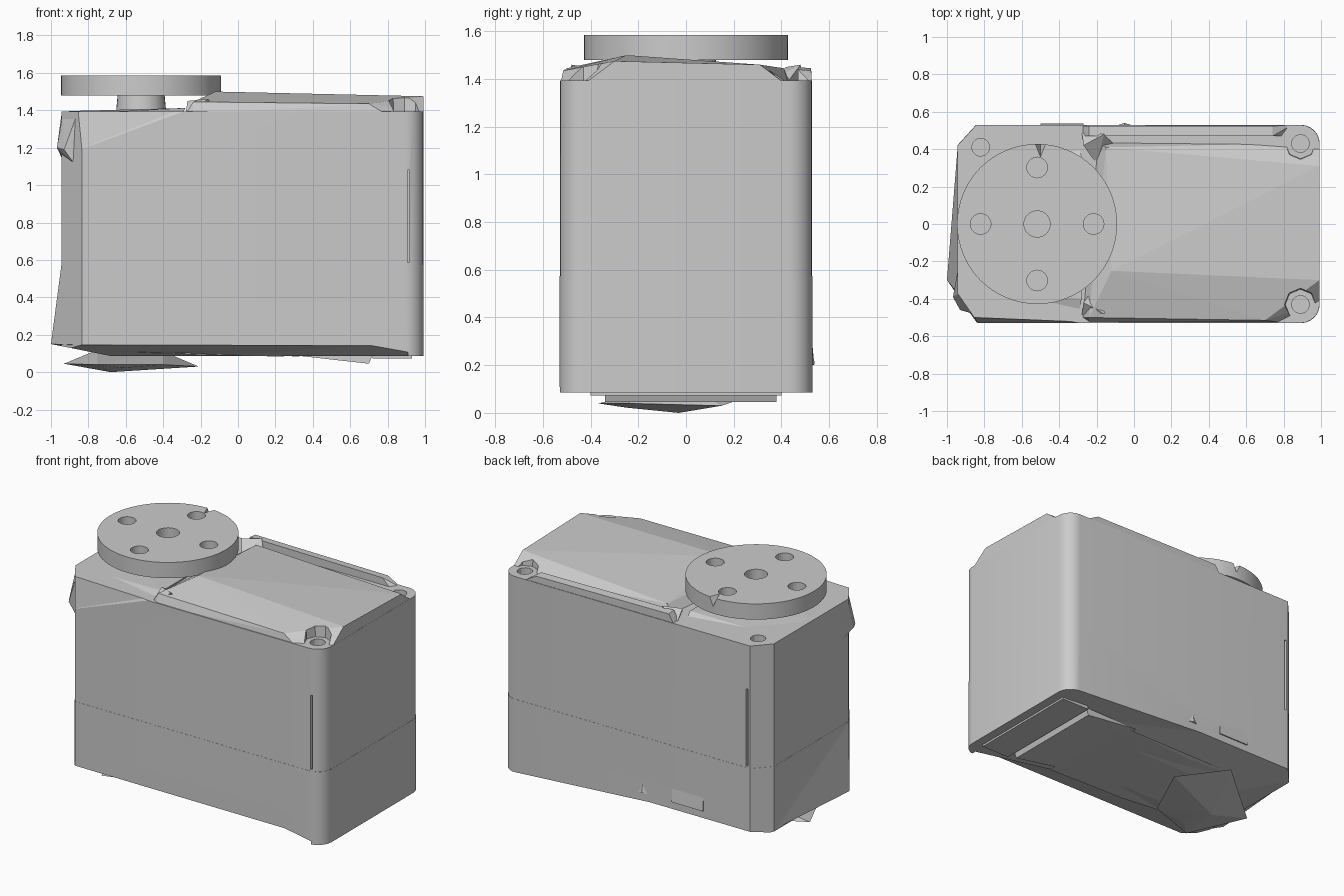
import bpy, bmesh, math
from mathutils import Vector

cube = bpy.data.objects.get("Cube")
if cube:
    bpy.data.objects.remove(cube, do_unlink=True)

grey = bpy.data.materials.new("plain grey")
grey.use_nodes = True
GREY = (0.6, 0.6, 0.6, 1)
grey.diffuse_color = GREY
grey.node_tree.nodes["Principled BSDF"].inputs["Base Color"].default_value = GREY


def finish(name, bm):
    """Turn a bmesh into a coloured object."""
    bmesh.ops.recalc_face_normals(bm, faces=bm.faces)
    mesh = bpy.data.meshes.new(name)
    bm.to_mesh(mesh)
    bm.free()
    mesh.materials.append(grey)
    obj = bpy.data.objects.new(name, mesh)
    bpy.context.collection.objects.link(obj)
    return obj


def hull(name, points):
    """Faceted convex solid around a few points."""
    bm = bmesh.new()
    for p in points:
        bm.verts.new(p)
    res = bmesh.ops.convex_hull(bm, input=bm.verts)
    loose = [v for v in res["geom_interior"] if isinstance(v, bmesh.types.BMVert)]
    bmesh.ops.delete(bm, geom=loose, context="VERTS")
    bmesh.ops.dissolve_limit(bm, angle_limit=0.01, verts=bm.verts, edges=bm.edges)
    return finish(name, bm)


def box(name, lo, hi):
    return hull(name, [(x, y, z) for x in (lo[0], hi[0])
                       for y in (lo[1], hi[1]) for z in (lo[2], hi[2])])


def cylinder(name, x, y, z0, z1, r0, r1=None, sides=32):
    bm = bmesh.new()
    bmesh.ops.create_cone(bm, cap_ends=True, segments=sides, radius1=r0,
                          radius2=r1 or r0, depth=z1 - z0)
    bmesh.ops.translate(bm, verts=bm.verts, vec=(x, y, (z0 + z1) / 2))
    return finish(name, bm)


def shell(name, x0, x1, y, z0, z1, radius=0.1, steps=6):
    """Upright block: two round corners on one end, two flat ones on the other."""
    arc = [math.pi / 2 * k / steps for k in range(steps + 1)]
    ring = [(x1 - radius + radius * math.cos(a), y - radius + radius * math.sin(a))
            for a in arc]
    ring += [(x0 + 0.1, y), (x0, y - 0.11), (x0, -0.37), (x0 + 0.11, -y)]
    ring += [(px, -py) for px, py in reversed(ring[:steps + 1])]
    bm = bmesh.new()
    face = bm.faces.new([bm.verts.new((*p, z0)) for p in ring])
    res = bmesh.ops.extrude_face_region(bm, geom=[face])
    for v in res["geom"]:
        if isinstance(v, bmesh.types.BMVert):
            v.co.z = z1
    return finish(name, bm)


def cut(target, cutter):
    cutter.hide_render = True
    cutter.hide_set(True)
    mod = target.modifiers.new("cut", "BOOLEAN")
    mod.operation = "DIFFERENCE"
    mod.solver = "EXACT"
    mod.object = cutter


def smooth(obj):
    bpy.ops.object.select_all(action="DESELECT")
    obj.select_set(True)
    bpy.context.view_layer.objects.active = obj
    bpy.ops.object.shade_smooth_by_angle(angle=math.radians(25))


# Case in two shells, with a fine seam between them
base = shell("base_shell", -0.945, 0.993, 0.53, 0.085, 0.574)
upper = shell("upper_shell", -0.944, 0.992, 0.529, 0.574, 1.393)
for part in (base, upper):
    smooth(part)

# Underside bevels along the front, the back and the horn end
cut(base, hull("front_bevel_cutter", [
    (-1.1, -0.6, 0.16), (0.91, -0.6, 0.155), (-1.1, -0.6, 0), (0.91, -0.6, 0),
    (-1.1, -0.2, 0.08), (-0.2, -0.2, 0.08), (0.91, -0.49, 0.08)]))
cut(base, hull("back_bevel_cutter", [
    (-1.1, 0.6, 0.165), (-0.3, 0.6, 0.165), (0.95, 0.6, 0.083),
    (-1.1, 0.15, 0.083), (0.95, 0.15, 0.08),
    (-1.1, 0.6, 0), (0.95, 0.6, 0)]))
cut(base, hull("end_bevel_cutter", [(x, y, z) for y in (-0.6, 0.6)
    for x, z in ((-1.1, 0.17), (-1.1, 0), (-0.65, 0.08))]))

# Narrow vertical slots at two corners
cut(upper, box("front_slot_cutter", (0.905, -0.6, 0.585), (0.918, -0.505, 1.08)))
cut(upper, box("back_slot_cutter", (-0.83, 0.51, 0.585), (-0.815, 0.6, 1.1)))

# Sloped facet on the front of the deck
cut(upper, hull("deck_front_cutter", [
    (-1, -0.6, 1.13), (-1, -0.53, 1.13), (-1, -0.49, 1.42), (-1, -0.6, 1.42),
    (-0.27, -0.53, 1.4), (-0.27, -0.6, 1.42), (-0.27, -0.52, 1.42)]))

# Raised lid with its ridge and the slope down to the front edge
lid = hull("lid_ridge", [
    (-0.12, -0.25, 1.5), (-0.03, 0, 1.465), (-0.15, 0.41, 1.445),
    (0.991, -0.3, 1.475), (0.991, 0.31, 1.46),
    (-0.28, -0.5, 1.38), (-0.24, -0.5, 1.445), (-0.12, 0, 1.38),
    (-0.2, 0.44, 1.38), (0.7, -0.515, 1.435), (0.79, -0.526, 1.38),
    (-0.24, -0.526, 1.38), (0.991, -0.42, 1.385), (0.991, 0.41, 1.385),
    (0.8, 0.43, 1.38)])

# Screw holes in the corners, with pockets in the lid around two of them
for x, y in ((0.89, 0.43), (0.89, -0.43), (-0.82, 0.41)):
    cut(upper, cylinder("screw_cutter", x, y, 1.2, 1.6, 0.048, sides=12))
    if x > 0:
        cut(lid, cylinder("pocket_cutter", x, y, 1.3, 1.6, 0.075, 0.095, sides=8))

# Rail along the back of the lid, with faceted bumps at the lid's end
hull("back_rail", [(-0.28, 0.525, 1.38), (-0.24, 0.525, 1.445),
                   (-0.24, 0.47, 1.45), (-0.28, 0.47, 1.38),
                   (0.74, 0.525, 1.435), (0.74, 0.47, 1.44),
                   (0.84, 0.526, 1.38), (0.8, 0.47, 1.38)])
for name, s in (("front_bump", -1), ("back_bump", 1)):
    hull(name, [(-0.28, s * 0.5, 1.38), (-0.27, s * 0.42, 1.45),
                (-0.16, s * 0.48, 1.46), (-0.1, s * 0.42, 1.38),
                (-0.2, s * 0.32, 1.38)])

# Deck facets beside the horn
hull("deck_slope", [(-0.94, -0.35, 1.38), (-0.94, 0.3, 1.38), (-0.9, 0, 1.396),
                    (-0.3, -0.49, 1.38), (-0.3, 0.42, 1.38),
                    (-0.28, -0.4, 1.412), (-0.28, 0.36, 1.412)])

# Flared corner facets on the horn end
hull("upper_corner_flare", [(-0.943, -0.25, 1.385), (-0.935, -0.37, 1.385),
                            (-0.968, -0.39, 1.2), (-0.93, -0.46, 1.19),
                            (-0.88, -0.46, 1.12), (-0.86, -0.48, 1.38),
                            (-0.94, -0.3, 1.14)])
hull("lower_corner_flare", [(-0.944, -0.37, 0.575), (-0.85, -0.51, 0.575),
                            (-1, -0.3, 0.15), (-0.84, -0.528, 0.145),
                            (-0.944, 0.4, 0.15), (-0.85, -0.3, 0.12)])

# Underside panels
hull("wide_bottom_panel", [(-0.85, -0.32, 0.12), (-0.85, 0.3, 0.12),
                           (-0.2, -0.36, 0.092), (-0.2, 0.3, 0.092),
                           (0.4, 0.36, 0.08), (0.4, -0.36, 0.08)])
hull("sloped_bottom_panel", [(0.3, -0.3, 0.09), (0.3, 0.38, 0.09),
                             (0.7, -0.34, 0.045), (0.7, 0.38, 0.045),
                             (0.72, -0.34, 0.095), (0.72, 0.38, 0.095)])
box("end_bottom_panel", (0.72, -0.4, 0.072), (0.93, 0.4, 0.095))
hull("bottom_spike", [(-0.93, 0.02, 0.045), (-0.75, -0.37, 0.04),
                      (-0.4, -0.25, 0.04), (-0.21, 0.15, 0.03),
                      (-0.51, 0.36, 0.1), (-0.62, -0.25, 0.022),
                      (-0.68, -0.03, 0), (-0.75, 0.1, 0.12),
                      (-0.4, 0, 0.11)])

# Small tabs on the back
hull("back_wedge", [(-0.09, 0.528, 0.2), (-0.01, 0.528, 0.2),
                    (-0.05, 0.528, 0.27), (-0.05, 0.54, 0.205)])
hull("back_tab", [(x, y, z) for x in (-0.5, -0.27)
                  for y, z in ((0.528, 0.2), (0.538, 0.2), (0.528, 0.31))])

# Output shaft and round horn with its holes
HORN_X = -0.518
smooth(cylinder("output_shaft", HORN_X, 0, 1.38, 1.49, 0.135, 0.125))
horn = cylinder("horn", HORN_X, 0, 1.48, 1.585, 0.428, sides=64)
smooth(horn)
cut(horn, cylinder("hub_cutter", HORN_X, 0, 1.495, 1.7, 0.07))
for k in range(4):
    a = k * math.pi / 2
    spot = Vector((HORN_X, 0)) + 0.302 * Vector((math.cos(a), math.sin(a)))
    cut(horn, cylinder("hole_cutter", spot.x, spot.y, 1.495, 1.7, 0.055, sides=24))
cut(horn, hull("notch_cutter", [(-0.55, 0.47, 1.6), (-0.45, 0.47, 1.6),
                                (-0.5, 0.34, 1.6), (-0.5, 0.47, 1.49)]))
